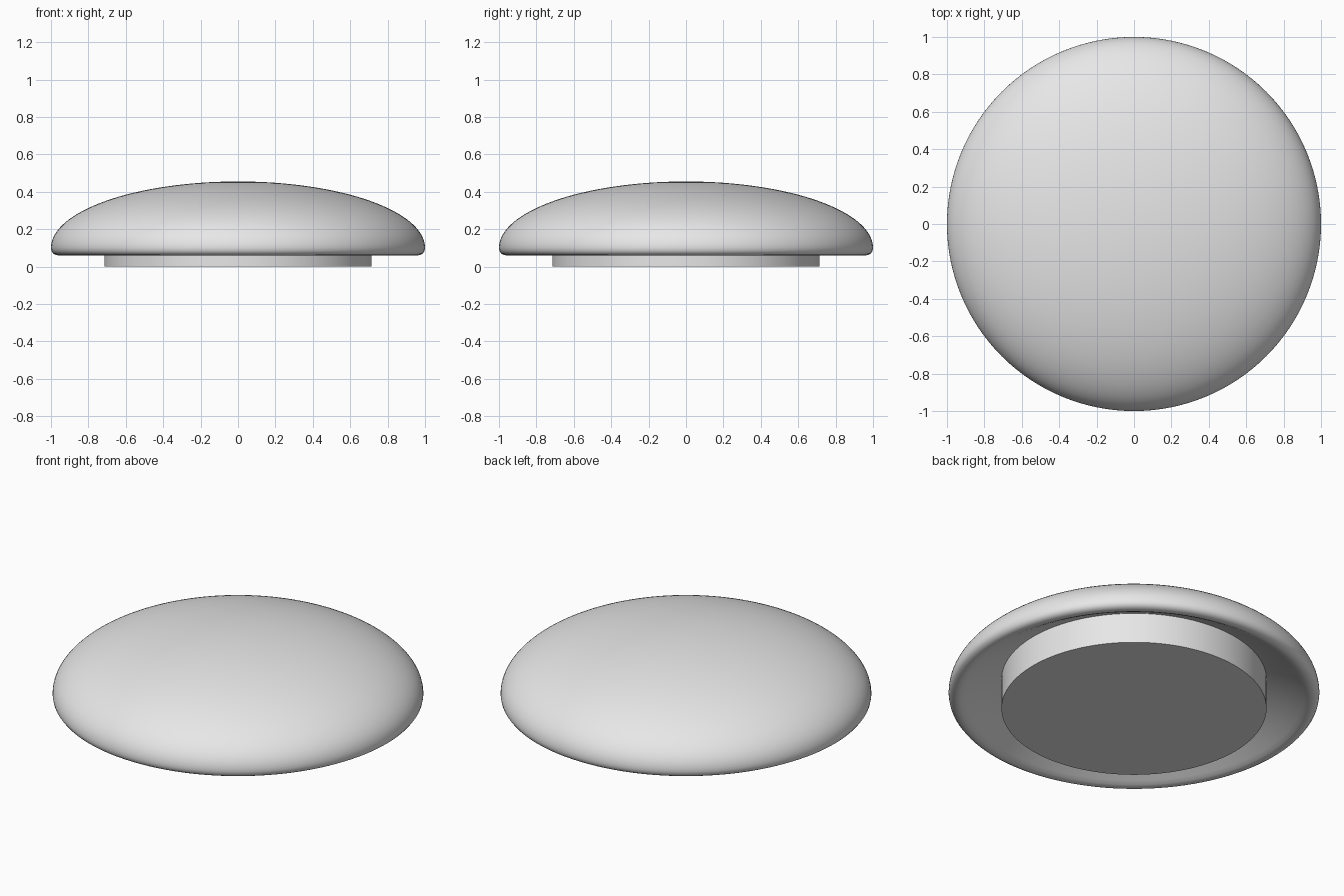
import bpy
import bmesh
import math

if "Cube" in bpy.data.objects:
    bpy.data.objects.remove(bpy.data.objects["Cube"], do_unlink=True)

GREY = (0.8, 0.8, 0.8, 1.0)
grey = bpy.data.materials.new("light_grey")
grey.use_nodes = True
grey.diffuse_color = GREY
grey.node_tree.nodes["Principled BSDF"].inputs["Base Color"].default_value = GREY


def lathe(name, profile, steps=128):
    """Revolve an (r, z) profile that starts and ends on the z axis."""
    bm = bmesh.new()
    verts = [bm.verts.new((r, 0, z)) for r, z in profile]
    edges = [bm.edges.new(pair) for pair in zip(verts, verts[1:])]
    bmesh.ops.spin(bm, geom=verts + edges, cent=(0, 0, 0), axis=(0, 0, 1),
                   angle=math.tau, steps=steps, use_duplicate=False)
    bmesh.ops.remove_doubles(bm, verts=bm.verts, dist=0.0001)
    bmesh.ops.recalc_face_normals(bm, faces=bm.faces)
    mesh = bpy.data.meshes.new(name)
    bm.to_mesh(mesh)
    bm.free()
    mesh.materials.append(grey)
    obj = bpy.data.objects.new(name, mesh)
    bpy.context.collection.objects.link(obj)
    bpy.ops.object.select_all(action="DESELECT")
    obj.select_set(True)
    bpy.context.view_layer.objects.active = obj
    bpy.ops.object.shade_smooth_by_angle(angle=math.radians(40))
    return obj


# Domed cover: elliptical top, rounded rim, hollowed underside
RIM_Z, DOME_HEIGHT, ARC_STEPS = 0.10, 0.355, 32
arc = [i / ARC_STEPS * math.pi / 2 for i in range(ARC_STEPS + 1)]
top = [(math.sin(a), RIM_Z + DOME_HEIGHT * math.cos(a)) for a in arc]
rim = [(0.997, 0.083), (0.988, 0.070), (0.974, 0.062), (0.955, 0.059),
       (0.935, 0.064), (0.91, 0.077)]
underside = [(0.85, 0.112), (0.78, 0.148), (0.715, 0.18), (0.66, 0.20), (0, 0.20)]
lathe("dome_cover", top + rim + underside)

# Flat mounting disc below the cover
lathe("mounting_base", [(0, 0.19), (0.715, 0.19), (0.715, 0), (0, 0)])
